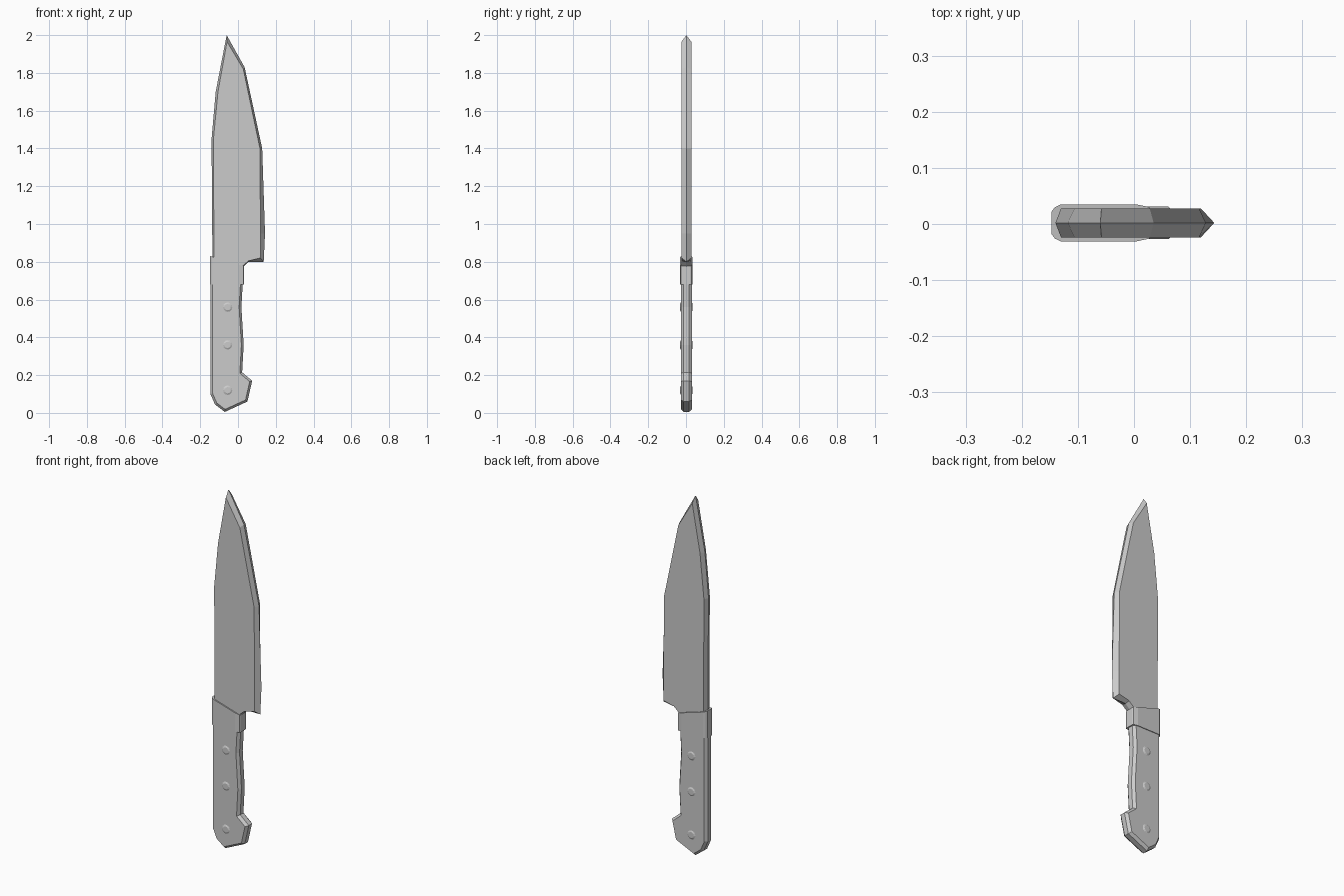
import bpy, bmesh, math
from mathutils import Vector

if "Cube" in bpy.data.objects:
    bpy.data.objects.remove(bpy.data.objects["Cube"])

def material(name, v):
    m = bpy.data.materials.new(name)
    m.diffuse_color = (v, v, v, 1)
    m.use_nodes = True
    m.node_tree.nodes["Principled BSDF"].inputs["Base Color"].default_value = m.diffuse_color
    return m

STEEL = material("grey steel", 0.6)

def inset(pts, d):
    """Move a closed x/z outline inwards by d."""
    n = len(pts)
    area = sum(pts[i][0] * pts[(i + 1) % n][1] - pts[(i + 1) % n][0] * pts[i][1] for i in range(n))
    s = 1 if area > 0 else -1
    out = []
    for i in range(n):
        a, b, c = (Vector(pts[j % n]) for j in (i - 1, i, i + 1))
        e, f = (b - a).normalized(), (c - b).normalized()
        n1, n2 = Vector((-e.y, e.x)) * s, Vector((-f.y, f.x)) * s
        m = (n1 + n2) / max(0.5, 1 + n1.dot(n2))
        out.append(tuple(b + m * d))
    return out

def loft(name, layers, y0=0.002):
    """Join matching x/z outlines placed at successive y positions."""
    bm = bmesh.new()
    rings = [[bm.verts.new((x, y + y0, z)) for x, z in pts] for y, pts in layers]
    n = len(rings[0])
    for r, q in zip(rings, rings[1:]):
        for i in range(n):
            bm.faces.new((r[i], r[(i + 1) % n], q[(i + 1) % n], q[i]))
    bm.faces.new(rings[0])
    bm.faces.new(rings[-1])
    bmesh.ops.recalc_face_normals(bm, faces=bm.faces)
    me = bpy.data.meshes.new(name)
    bm.to_mesh(me)
    bm.free()
    me.materials.append(STEEL)
    ob = bpy.data.objects.new(name, me)
    bpy.context.collection.objects.link(ob)
    return ob

# Blade: flat cheeks bevelled to a ridge all the way round
edge = [(-0.135, 0.76), (-0.14, 1.45), (-0.118, 1.70), (-0.06, 2.0), (0.035, 1.83),
        (0.128, 1.40), (0.143, 0.95), (0.136, 0.80), (0.055, 0.80), (0.015, 0.76)]
cheek = [(-0.127, 0.76), (-0.130, 1.45), (-0.106, 1.70), (-0.058, 1.965), (0.028, 1.82),
         (0.116, 1.40), (0.119, 0.95), (0.118, 0.82), (0.055, 0.805), (0.005, 0.76)]
loft("blade", [(-0.026, cheek), (0, edge), (0.026, cheek)])

# Handle: chamfered slab with a hooked butt
grip = [(-0.146, 0.74), (-0.146, 0.10), (-0.122, 0.045), (-0.07, 0.005), (0.05, 0.06),
        (0.075, 0.17), (0.022, 0.215), (0.03, 0.36), (0.018, 0.56), (0.028, 0.74)]
grip_flat = inset(grip, 0.012)
loft("handle", [(-0.029, grip_flat), (-0.014, grip), (0.014, grip), (0.029, grip_flat)])

# Bolster: slanted collar with rounded corners
def collar(x0, x1):
    top = lambda x: 0.83 - (x + 0.147) * 0.3
    return [(x0, 0.68), (x1, 0.68), (x1, top(x1)), (x0, top(x0))]

half = [(0, -0.147, 0.031), (0.02, -0.147, 0.031), (0.028, -0.141, 0.028), (0.033, -0.13, 0.004)]
loft("bolster", [(-y, collar(a, b)) for y, a, b in half[:0:-1]] + [(y, collar(a, b)) for y, a, b in half[1:]])

# Rivets: shallow round heads on both sides
for k, z in enumerate((0.56, 0.36, 0.12)):
    disc = [(-0.055 + 0.025 * math.cos(i * math.tau / 12), z + 0.025 * math.sin(i * math.tau / 12)) for i in range(12)]
    head = inset(disc, 0.008)
    loft(f"rivet_{k + 1}", [(-0.033, head), (-0.029, disc), (0.029, disc), (0.033, head)])
